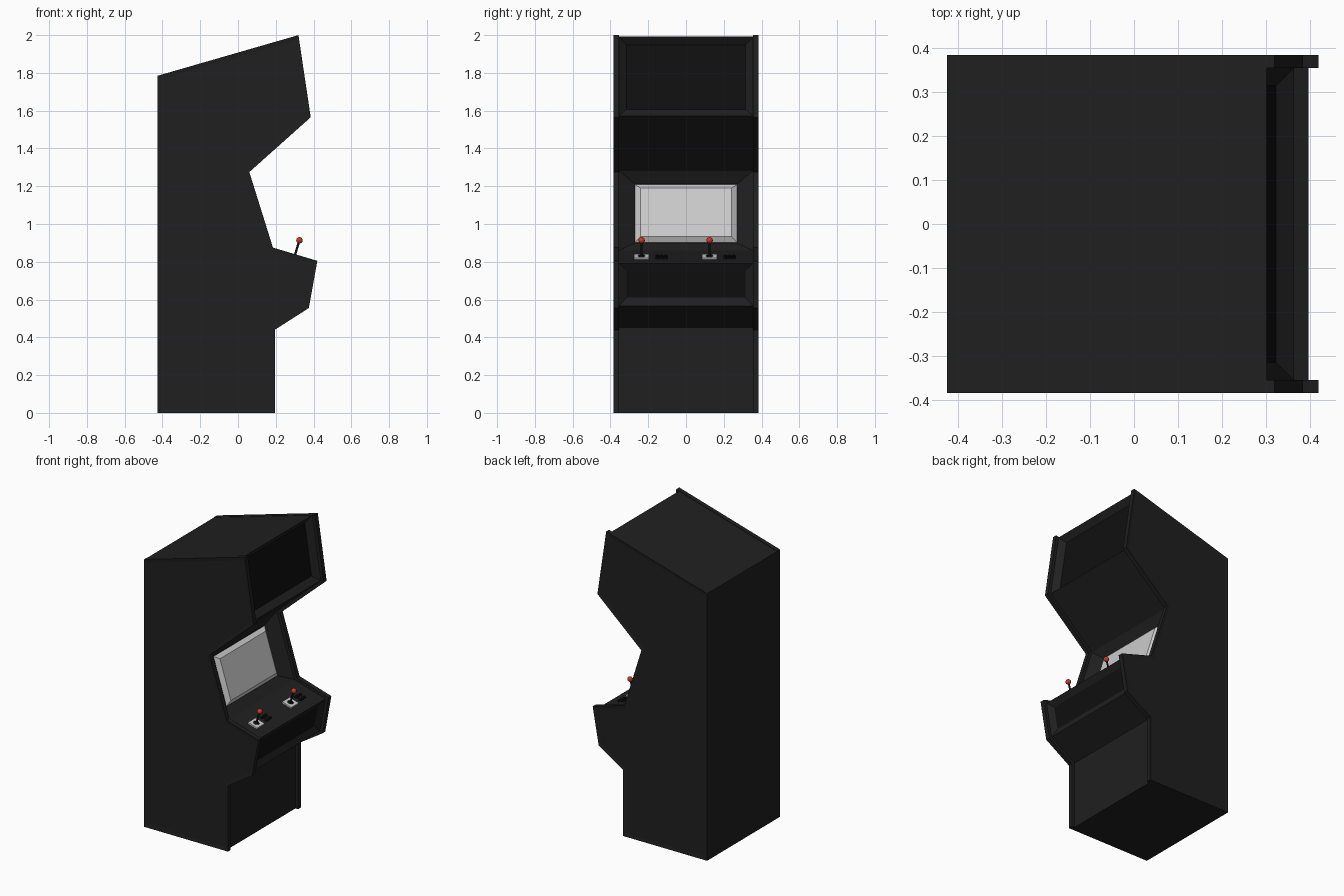
import bpy, bmesh, math
from mathutils import Matrix, Vector

if "Cube" in bpy.data.objects:
    bpy.data.objects.remove(bpy.data.objects["Cube"])


def material(name, rgb):
    m = bpy.data.materials.new(name)
    m.diffuse_color = (*rgb, 1)
    m.use_nodes = True
    m.node_tree.nodes["Principled BSDF"].inputs["Base Color"].default_value = m.diffuse_color
    return m


BLACK = material("black_paint", (0.014, 0.014, 0.014))
DARK = material("dark_inlay", (0.005, 0.005, 0.005))
RED = material("red_plastic", (0.6, 0.04, 0.02))


def finish(bm, name, *mats, smooth=False):
    bmesh.ops.recalc_face_normals(bm, faces=bm.faces)
    me = bpy.data.meshes.new(name)
    bm.to_mesh(me)
    bm.free()
    for m in mats:
        me.materials.append(m)
    for p in me.polygons:
        p.use_smooth = smooth
    ob = bpy.data.objects.new(name, me)
    bpy.context.collection.objects.link(ob)
    return ob


def prism(profile, y0, y1):
    """Sweep an x-z profile along y; returns bmesh, caps and one quad per profile edge."""
    bm = bmesh.new()
    a = [bm.verts.new((x, y0, z)) for x, z in profile]
    b = [bm.verts.new((x, y1, z)) for x, z in profile]
    n = len(profile)
    caps = [bm.faces.new(a), bm.faces.new(b[::-1])]
    quads = [bm.faces.new((a[i], b[i], b[(i + 1) % n], a[(i + 1) % n])) for i in range(n)]
    bmesh.ops.recalc_face_normals(bm, faces=bm.faces)
    bm.normal_update()
    return bm, caps, quads


def recess(bm, face, margin, depth, sy=1, sl=1):
    """Inset a front face and push it in, optionally tapering the floor."""
    bmesh.ops.inset_individual(bm, faces=[face], thickness=margin, use_even_offset=True)
    n = face.normal.copy()
    c = face.calc_center_median()
    for v in face.verts:
        d = v.co - c
        v.co = c + Vector((d.x * sl, d.y * sy, d.z * sl)) - n * depth
    face.material_index = 1
    return c - n * depth, n


# Side panels with a shallow groove line around the outer face
outline = [(-.425, 0), (.195, 0), (.195, .44), (.375, .555), (.42, .805), (.185, .875),
           (.06, 1.275), (.385, 1.565), (.32, 2.0), (-.425, 1.785)]
for side, name in ((-1, "right_side_panel"), (1, "left_side_panel")):
    bm, caps, _ = prism(outline, side * .385, side * .355)
    bmesh.ops.inset_individual(bm, faces=[caps[0]], thickness=.022,
                               depth=-.003, use_even_offset=True)
    finish(bm, name, BLACK)

# Cabinet body set back between the panels, with recessed front faces
inner = [(-.425, 0), (.175, 0), (.175, .451), (.357, .567), (.397, .791), (.169, .859),
         (.037, 1.281), (.364, 1.573), (.301, 1.992), (-.425, 1.783)]
bm, _, quads = prism(inner, -.355, .355)
recess(bm, quads[3], .04, .02)
recess(bm, quads[7], .04, .035)
centre, normal = recess(bm, quads[5], .04, .05, sy=.27 / .315, sl=.9)
finish(bm, "cabinet_body", BLACK, DARK)

# Screen: flat plate with sloped border, sitting on the recess floor
bm = bmesh.new()
up = Vector((0, 1, 0)).cross(normal)
if up.z < 0:
    up = -up
rings = []
for hy, hl, h in ((.27, .161, .001), (.242, .135, .022)):
    rings.append([bm.verts.new(centre + Vector((0, sy * hy, 0)) + up * sl * hl + normal * h)
                  for sy, sl in ((-1, -1), (1, -1), (1, 1), (-1, 1))])
low, top = rings
bm.faces.new(low[::-1])
bm.faces.new(top)
for i in range(4):
    j = (i + 1) % 4
    bm.faces.new((low[i], low[j], top[j], top[i]))
finish(bm, "screen")

# Player controls, built in the tilted frame of the control deck
tilt = Matrix.Rotation(math.atan2(.291, .957), 4, 'Y')


def cylinder(bm, loc, r1, r2, h, sides):
    bmesh.ops.create_cone(bm, cap_ends=True, segments=sides, radius1=r1, radius2=r2, depth=h,
                          matrix=Matrix.Translation(Vector(loc) + Vector((0, 0, h / 2))))


for player, y in ((1, -.235), (2, .125)):
    frame = Matrix.Translation((.297, y, .8208)) @ tilt
    parts = {}
    # Mounting plate
    bm = bmesh.new()
    bmesh.ops.create_cube(bm, size=1, matrix=Matrix.Translation((0, 0, .004))
                          @ Matrix.Diagonal((.07, .08, .012, 1)))
    parts["plate"] = finish(bm, f"stick_plate_{player}")
    # Shaft with dust collar
    bm = bmesh.new()
    cylinder(bm, (0, 0, .009), .02, .012, .008, 16)
    cylinder(bm, (0, 0, .01), .006, .006, .08, 12)
    parts["shaft"] = finish(bm, f"stick_shaft_{player}", DARK)
    # Ball grip
    bm = bmesh.new()
    bmesh.ops.create_uvsphere(bm, u_segments=20, v_segments=12, radius=.017,
                              matrix=Matrix.Translation((0, 0, .097)))
    parts["ball"] = finish(bm, f"stick_ball_{player}", RED, smooth=True)
    # Button cluster
    bm = bmesh.new()
    for bx in (-.016, .016):
        for by in (.083, .105, .127):
            cylinder(bm, (bx, by, -.002), .0105, .009, .012, 16)
    parts["buttons"] = finish(bm, f"buttons_{player}", DARK)
    for ob in parts.values():
        ob.matrix_world = frame
